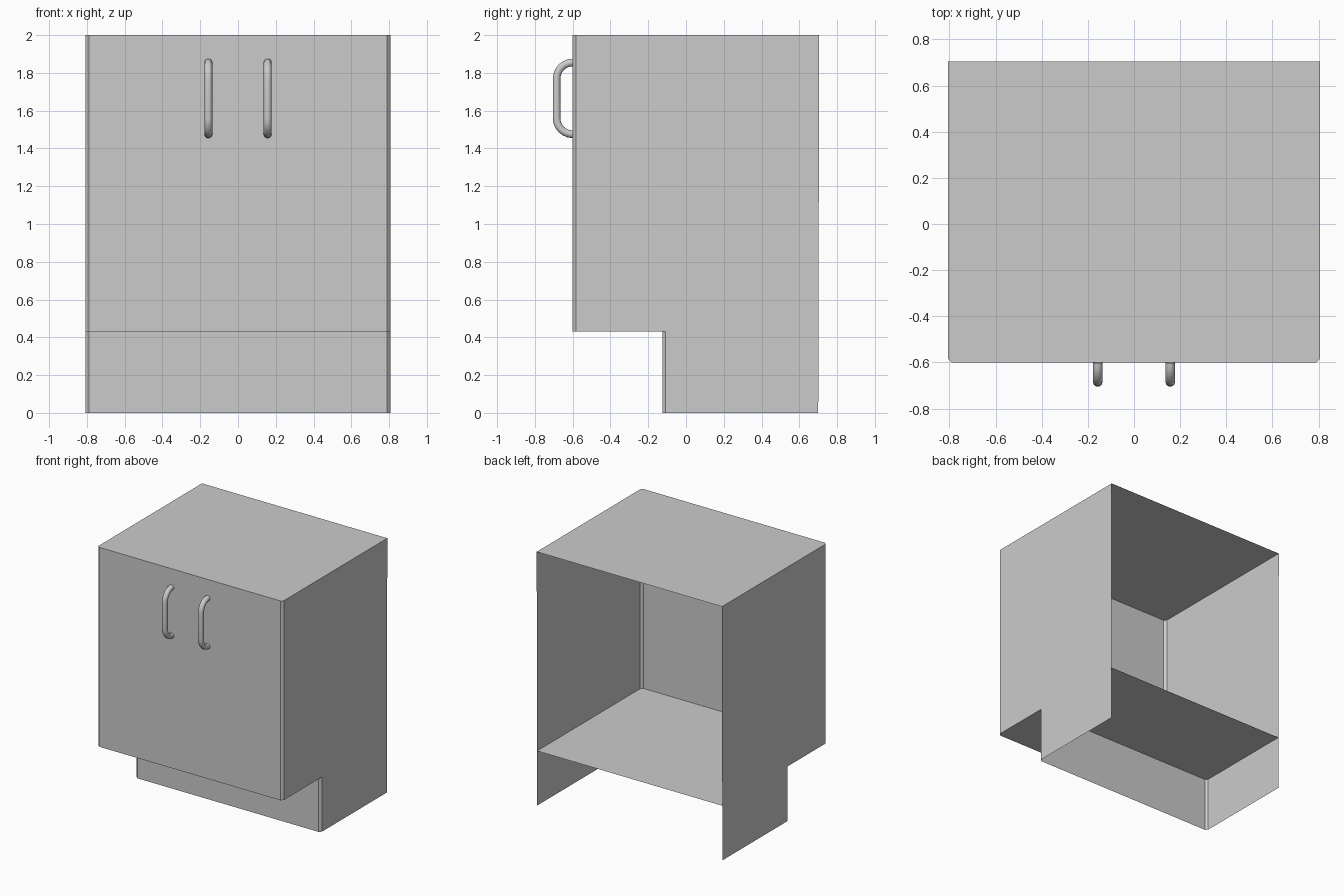
import bpy, math

if "Cube" in bpy.data.objects:
    bpy.data.objects.remove(bpy.data.objects["Cube"])

W, CH = 0.807, 0.017             # half width, corner chamfer
FRONT, KICK, BACK = -0.60, -0.125, 0.705
TOP, SHELF = 2.0, 0.43


def add_mesh(name, verts, faces):
    me = bpy.data.meshes.new(name)
    me.from_pydata(verts, [], faces)
    ob = bpy.data.objects.new(name, me)
    bpy.context.collection.objects.link(ob)
    return ob


def front_profile(y):
    return [(-W, y + CH), (-W + CH, y), (W - CH, y), (W, y + CH)]


def upright_panel(name, y, z0, z1):
    p = front_profile(y)
    verts = [(a, b, z) for z in (z0, z1) for a, b in p]
    add_mesh(name, verts, [(i, i + 1, i + 5, i + 4) for i in range(3)])


def flat_panel(name, z, back):
    p = front_profile(FRONT) + [(W, back), (-W, back)]
    add_mesh(name, [(a, b, z) for a, b in p], [range(6)])


# Front, toe kick, top and shelf; back and bottom stay open
upright_panel("front_panel", FRONT, SHELF, TOP)
upright_panel("toe_kick", KICK, 0, SHELF)
flat_panel("top_panel", TOP, BACK)
flat_panel("shelf", SHELF, BACK - 0.005)

# Stepped side panels
side = [(KICK + CH, 0), (BACK - 0.005, 0), (BACK, TOP),
        (FRONT + CH, TOP), (FRONT + CH, SHELF), (KICK + CH, SHELF)]
for s, name in ((-1, "left_side"), (1, "right_side")):
    add_mesh(name, [(s * W, y, z) for y, z in side[::s]], [range(6)])

# Bent bar handles
R, Z0, Z1, TUBE, N = 0.085, 1.475, 1.855, 0.021, 6
path = []
for zc, start in ((Z1 - R, 90), (Z0 + R, 180)):
    for i in range(N + 1):
        a = math.radians(start + 90 * i / N)
        path.append((FRONT + R * math.cos(a), zc + R * math.sin(a)))

for s, name in ((-1, "left_handle"), (1, "right_handle")):
    cu = bpy.data.curves.new(name, 'CURVE')
    cu.dimensions = '3D'
    cu.bevel_depth = TUBE
    cu.bevel_resolution = 3
    sp = cu.splines.new('POLY')
    sp.points.add(len(path) - 1)
    for pt, (y, z) in zip(sp.points, path):
        pt.co = (s * 0.157, y, z, 1)
    ob = bpy.data.objects.new(name, cu)
    bpy.context.collection.objects.link(ob)
    bpy.ops.object.select_all(action='DESELECT')
    ob.select_set(True)
    bpy.context.view_layer.objects.active = ob
    bpy.ops.object.convert(target='MESH')
    bpy.ops.object.shade_smooth_by_angle(angle=math.radians(50))
